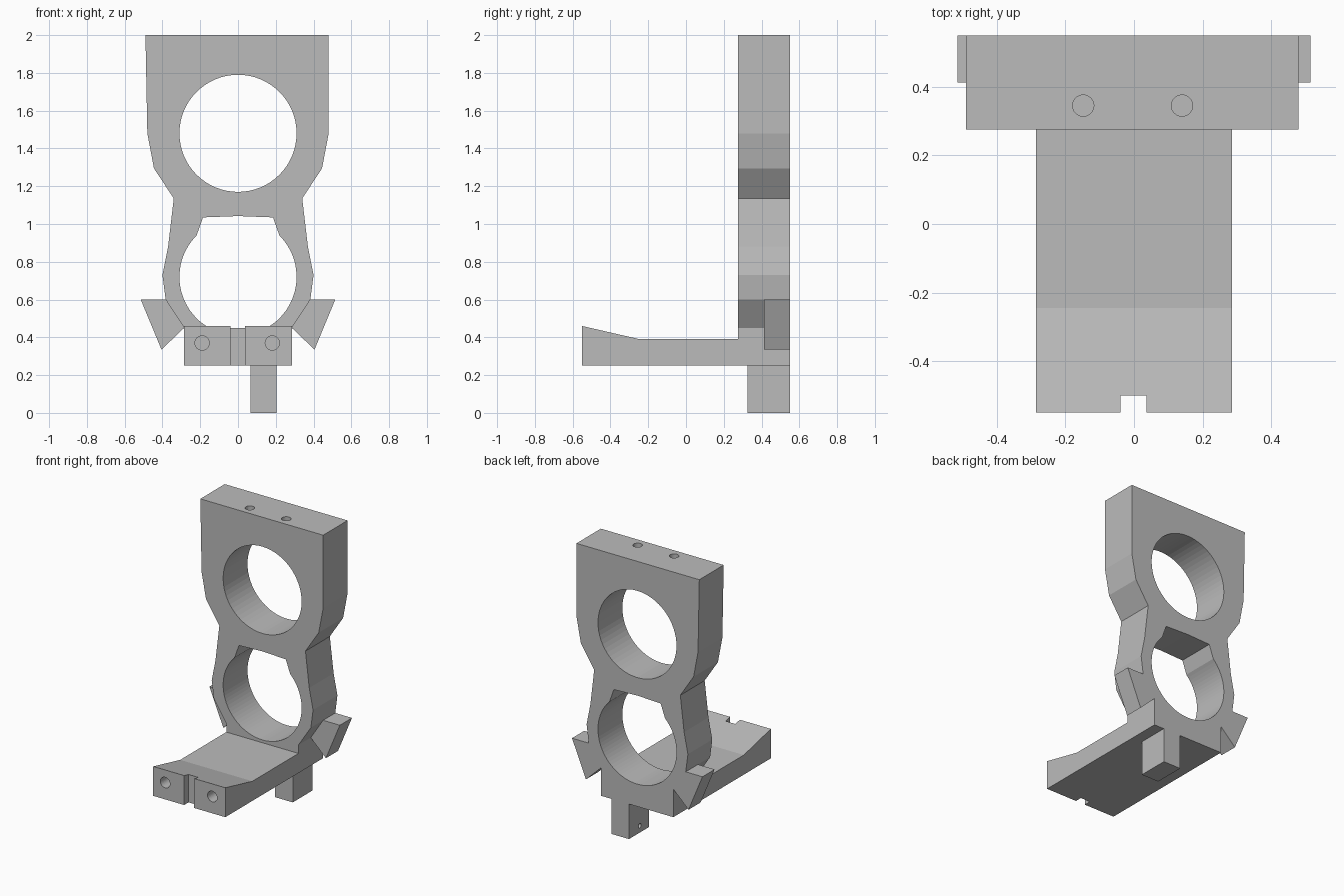
import bpy, bmesh, math
from mathutils import Vector

default = bpy.data.objects.get("Cube")
if default:
    bpy.data.objects.remove(default, do_unlink=True)

grey = bpy.data.materials.new("plain grey")
grey.use_nodes = True
grey.diffuse_color = (0.5, 0.5, 0.5, 1)
grey.node_tree.nodes["Principled BSDF"].inputs["Base Color"].default_value = (0.5, 0.5, 0.5, 1)


def prism(name, outline, axis, start, end):
    """Extrude a 2D outline along an axis: y uses (x, z), x uses (y, z), z uses (x, y)."""
    place = {"x": lambda a, b, d: Vector((d, a, b)),
             "y": lambda a, b, d: Vector((a, d, b)),
             "z": lambda a, b, d: Vector((a, b, d))}[axis]
    bm = bmesh.new()
    face = bm.faces.new([bm.verts.new(place(a, b, start)) for a, b in outline])
    result = bmesh.ops.extrude_face_region(bm, geom=[face])
    moved = [v for v in result["geom"] if isinstance(v, bmesh.types.BMVert)]
    bmesh.ops.translate(bm, verts=moved, vec=place(0, 0, end - start))
    bmesh.ops.recalc_face_normals(bm, faces=bm.faces)
    mesh = bpy.data.meshes.new(name)
    bm.to_mesh(mesh)
    bm.free()
    mesh.materials.append(grey)
    obj = bpy.data.objects.new(name, mesh)
    bpy.context.collection.objects.link(obj)
    return obj


def arc(cx, cy, radius, first=0, last=360, steps=64):
    count = steps if last - first == 360 else steps + 1
    angles = [math.radians(first + (last - first) * i / steps) for i in range(count)]
    return [(cx + radius * math.cos(a), cy + radius * math.sin(a)) for a in angles]


def cut(target, cutter):
    mod = target.modifiers.new(cutter.name, "BOOLEAN")
    mod.operation = "DIFFERENCE"
    mod.solver = "EXACT"
    mod.object = cutter
    cutter.hide_render = True
    cutter.hide_set(True)
    cutter.display_type = "WIRE"


BACK, PLATE_FRONT, FRONT = 0.55, 0.275, -0.55

# Upright plate with a waisted outline
side = [(0.48, 1.48), (0.445, 1.295), (0.34, 1.135), (0.37, 0.88),
        (0.40, 0.73), (0.383, 0.60), (0.285, 0.45), (0.285, 0.25)]
outline = [(0.48, 2)] + side + [(-x, z) for x, z in reversed(side)] + [(-0.49, 2)]
plate = prism("upright_plate", outline, "y", PLATE_FRONT, BACK)

# Upper round opening, and lower opening with a widened flat top
cut(plate, prism("upper_opening_cutter", arc(0, 1.48, 0.31), "y", 0.2, 0.6))
lower = arc(0, 0.72, 0.31, -225, 45) + [(0.185, 1.035), (0, 1.042), (-0.185, 1.035)]
cut(plate, prism("lower_opening_cutter", lower, "y", 0.2, 0.6))

# Screw holes in the top edge
for x in (-0.148, 0.14):
    cut(plate, prism("top_screw_cutter", arc(x, 0.345, 0.031, steps=32), "z", 1.86, 2.1))

# Base arm with a raised front lip
profile = [(FRONT, 0.25), (PLATE_FRONT, 0.25), (PLATE_FRONT, 0.39),
           (-0.245, 0.39), (FRONT, 0.46)]
base = prism("base_arm", profile, "x", -0.285, 0.285)
notch = [(-0.04, -0.6), (0.037, -0.6), (0.037, -0.5), (-0.04, -0.5)]
cut(base, prism("notch_cutter", notch, "z", 0.2, 0.6))
for x in (-0.19, 0.182):
    cut(base, prism("front_screw_cutter", arc(x, 0.37, 0.038, steps=32), "y", -0.6, -0.4))

# Slanted ears on both sides of the plate
ear = [(0.515, 0.60), (0.383, 0.60), (0.285, 0.45), (0.405, 0.335)]
for name, sign in (("left_ear", 1), ("right_ear", -1)):
    prism(name, [(sign * x, z) for x, z in ear], "y", 0.413, BACK)

# Foot post with a small pin hole
post = prism("foot_post", [(0.065, 0.325), (0.205, 0.325), (0.205, BACK), (0.065, BACK)],
             "z", 0, 0.25)
cut(post, prism("pin_hole_cutter", arc(0.43, 0.05, 0.016, steps=20), "x", 0, 0.15))
